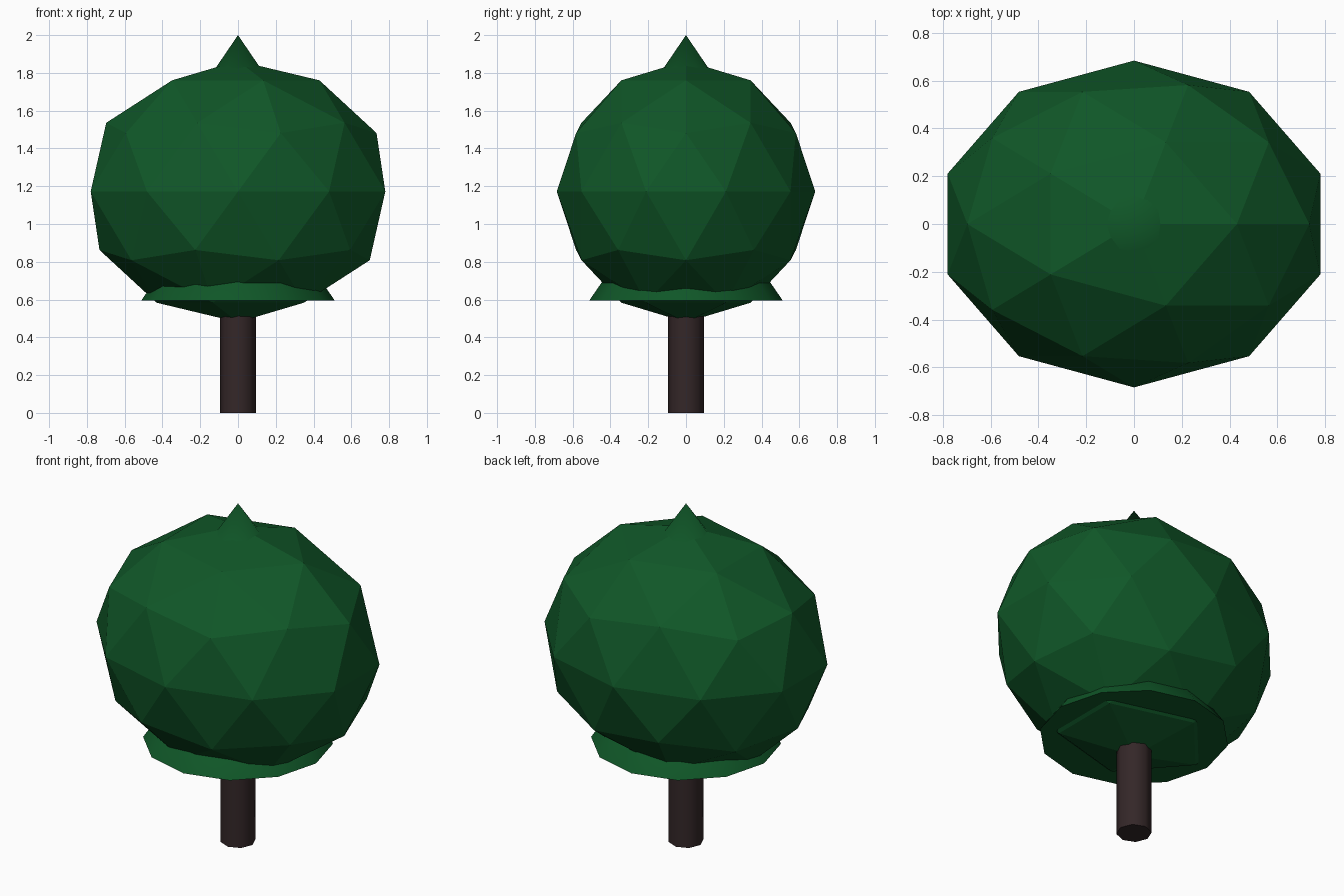
import bpy, math

if "Cube" in bpy.data.objects:
    bpy.data.objects.remove(bpy.data.objects["Cube"])

def material(name, rgb):
    m = bpy.data.materials.new(name)
    m.diffuse_color = (*rgb, 1)
    m.use_nodes = True
    m.node_tree.nodes["Principled BSDF"].inputs["Base Color"].default_value = m.diffuse_color
    return m

leaf = material("dark green leaves", (0.005, 0.095, 0.021))
bark = material("dark brown bark", (0.034, 0.020, 0.021))

def finish(name, mat, smooth_angle=None):
    ob = bpy.context.object
    ob.name = name
    ob.data.materials.append(mat)
    if smooth_angle:
        bpy.ops.object.shade_smooth_by_angle(angle=math.radians(smooth_angle))
    return ob

def cone(name, radius, base, top):
    bpy.ops.mesh.primitive_cone_add(vertices=12, radius1=radius, depth=top - base,
                                    location=(0, 0, (base + top) / 2))
    finish(name, leaf, 50)

# trunk
bpy.ops.mesh.primitive_cylinder_add(vertices=8, radius=0.095, depth=0.62, location=(0, 0, 0.31))
finish("trunk", bark, 50)

# faceted crown, slightly wider along x
bpy.ops.mesh.primitive_ico_sphere_add(subdivisions=2, radius=1, location=(0, 0, 1.172))
crown = finish("crown", leaf)
crown.scale = (0.82, 0.684, 0.692)

# cones peeking out below and above the crown
cone("lower_skirt", 0.512, 0.595, 1.34)
cone("treetop", 0.34, 1.5, 2.0)
